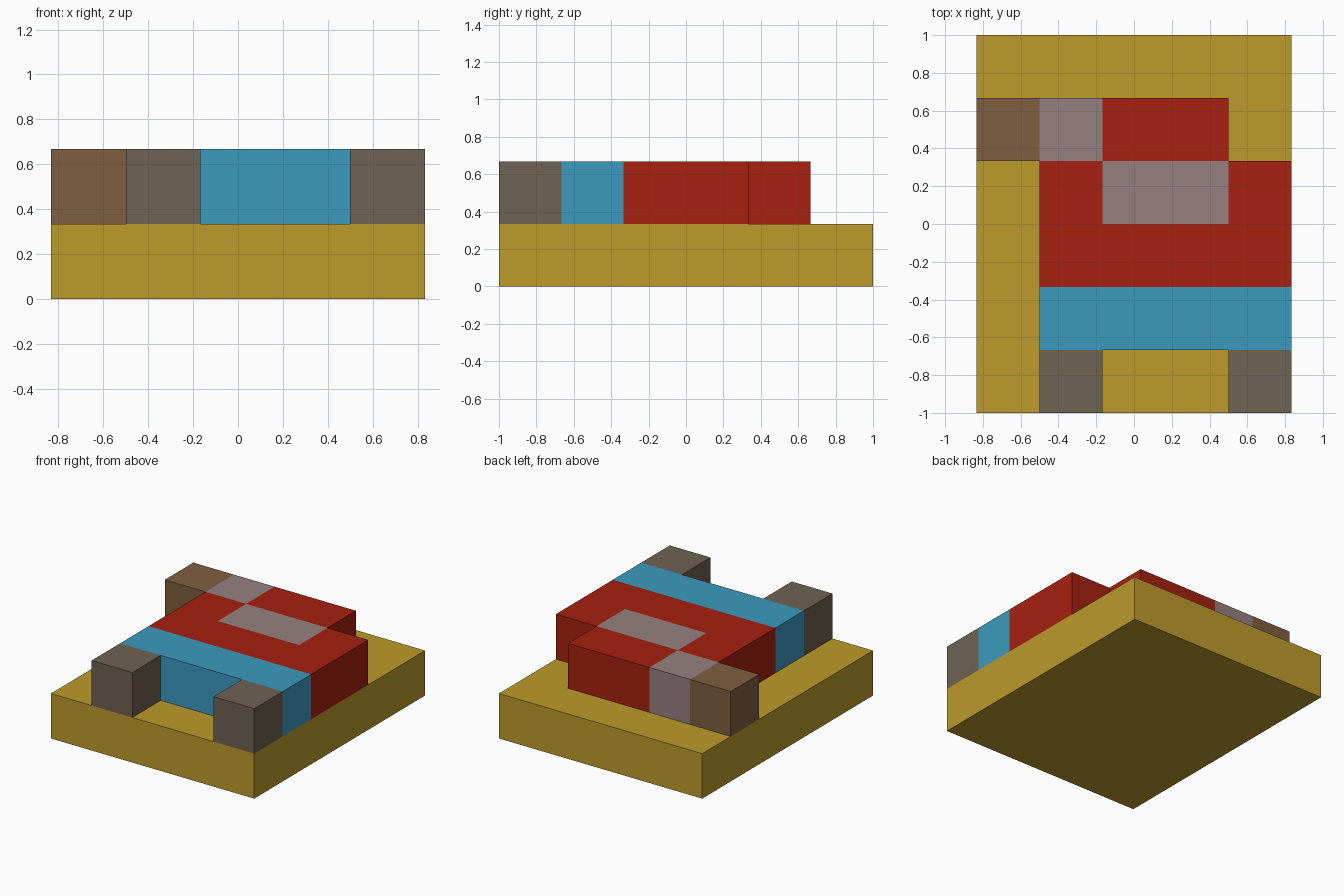
import bpy
import bmesh

if "Cube" in bpy.data.objects:
    bpy.data.objects.remove(bpy.data.objects["Cube"])

CELL = 1 / 3            # everything sits on a square block grid
COLS, ROWS = 5, 6


def material(name, rgb):
    mat = bpy.data.materials.new(name)
    mat.use_nodes = True
    mat.diffuse_color = (*rgb, 1)
    mat.node_tree.nodes["Principled BSDF"].inputs["Base Color"].default_value = (*rgb, 1)
    return mat


def prism(name, outline, level, mat):
    """Extrude a counter-clockwise outline, in grid cells, one block high."""
    bm = bmesh.new()
    verts = [bm.verts.new(((c - COLS / 2) * CELL, (r - ROWS / 2) * CELL, level * CELL))
             for c, r in outline]
    face = bm.faces.new(verts)
    grown = bmesh.ops.extrude_face_region(bm, geom=[face], use_keep_orig=True)
    top = [g for g in grown["geom"] if isinstance(g, bmesh.types.BMVert)]
    bmesh.ops.translate(bm, verts=top, vec=(0, 0, CELL))
    bmesh.ops.recalc_face_normals(bm, faces=bm.faces)
    mesh = bpy.data.meshes.new(name)
    bm.to_mesh(mesh)
    bm.free()
    mesh.materials.append(mat)
    obj = bpy.data.objects.new(name, mesh)
    bpy.context.collection.objects.link(obj)
    return obj


def block(name, col, row, width, depth, level, mat):
    return prism(name, [(col, row), (col + width, row),
                        (col + width, row + depth), (col, row + depth)], level, mat)


gold = material("gold", (0.51, 0.325, 0.025))
red = material("red", (0.385, 0.015, 0.005))
blue = material("blue", (0.045, 0.328, 0.515))
grey_brown = material("grey brown", (0.156, 0.122, 0.084))
brown = material("brown", (0.216, 0.114, 0.053))
mauve = material("mauve", (0.305, 0.216, 0.216))

# Ground slab
block("base", 0, 0, COLS, ROWS, 0, gold)

# Feet and trousers
for side, col in (("right", 1), ("left", 4)):
    block(side + "_foot", col, 0, 1, 1, 1, grey_brown)
block("trousers", 1, 1, 4, 1, 1, blue)

# Shirt wraps around three sides of the chest panel
prism("shirt", [(1, 2), (5, 2), (5, 4), (4, 4), (4, 3), (2, 3), (2, 4), (1, 4)], 1, red)
block("chest_panel", 2, 3, 2, 1, 1, mauve)

# Top row
block("collar", 2, 4, 2, 1, 1, red)
block("hand", 1, 4, 1, 1, 1, mauve)
block("held_block", 0, 4, 1, 1, 1, brown)
